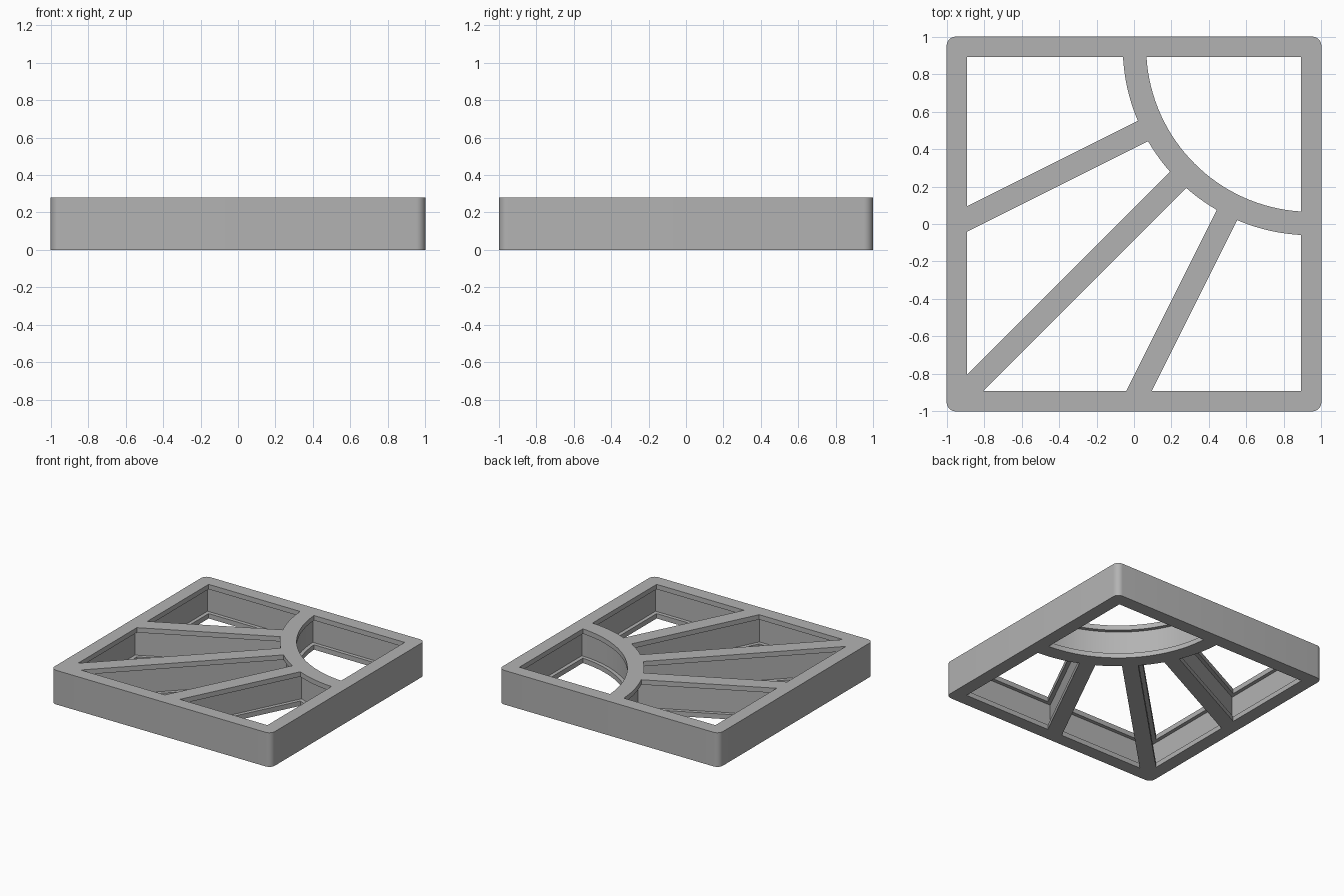
import bpy, bmesh
from math import sin, cos, asin, radians, atan2, pi
from mathutils import Vector

cube = bpy.data.objects.get("Cube")
if cube:
    bpy.data.objects.remove(cube)

HEIGHT = 0.28
LIP = 0.04         # thickness of the flanges above and below the groove
GROOVE = 0.03      # depth of the groove inside each opening
CORNER = 0.05      # rounding of the outer corners
INNER = 0.89       # inner face of the square frame
HUB = 0.945        # centre from which the arc and the spokes spread
ARC_IN, ARC_OUT = 0.88, 1.005
SPOKE = 0.061      # half width of a spoke
STEPS = 32
ANGLES = [pi, pi + atan2(1, 2), radians(225), pi + atan2(2, 1), 1.5 * pi]


def arc(cx, cy, r, a, b, steps):
    return [Vector((cx + r * cos(a + (b - a) * i / steps),
                    cy + r * sin(a + (b - a) * i / steps))) for i in range(steps + 1)]


def frame_hit(angle, offset, inner):
    """Where the edge of a spoke meets the inside of the frame."""
    d = Vector((cos(angle), sin(angle)))
    p = Vector((HUB, HUB)) + offset * Vector((-d.y, d.x))
    t = min((-inner - p[k]) / d[k] for k in (0, 1) if d[k] < -0.01)
    return p + t * d


def openings(grow):
    """Outlines of the five openings, widened by grow."""
    inner, r_in, r_out = INNER + grow, ARC_IN + grow, ARC_OUT - grow
    rim = HUB - inner
    widths = [rim] + [SPOKE - grow] * 3 + [rim]
    a = asin(rim / r_in)
    loops = [arc(HUB, HUB, r_in, pi + a, 1.5 * pi - a, STEPS) + [Vector((inner, inner))]]
    for i in range(4):
        a, b, wa, wb = ANGLES[i], ANGLES[i + 1], widths[i], widths[i + 1]
        curve = arc(HUB, HUB, r_out, a + asin(wa / r_out), b - asin(wb / r_out), STEPS)
        loops.append(curve + [frame_hit(b, -wb, inner), frame_hit(a, wa, inner)])
    return loops


def outer_outline():
    k = 1 - CORNER
    pts = []
    for i, (x, y) in enumerate([(k, k), (-k, k), (-k, -k), (k, -k)]):
        pts += arc(x, y, CORNER, i * pi / 2, (i + 1) * pi / 2, 8)
    return pts


bm = bmesh.new()


def wall(levels):
    """Joins matching outlines at rising heights; returns bottom and top rings."""
    rings = [[bm.verts.new((p.x, p.y, z)) for p in pts] for pts, z in levels]
    for low, high in zip(rings, rings[1:]):
        for i in range(len(low)):
            j = (i + 1) % len(low)
            bm.faces.new((low[i], low[j], high[j], high[i]))
    return rings[0], rings[-1]


# Outer wall, then the grooved wall of each opening
ends = [wall([(outer_outline(), 0), (outer_outline(), HEIGHT)])]
for rim, deep in zip(openings(0), openings(GROOVE)):
    ends.append(wall([(rim, 0), (rim, LIP), (deep, LIP),
                      (deep, HEIGHT - LIP), (rim, HEIGHT - LIP), (rim, HEIGHT)]))

# Flat bottom and top around the openings
for side in (0, 1):
    edges = [bm.edges.get((ring[i - 1], ring[i]))
             for ring in (pair[side] for pair in ends) for i in range(len(ring))]
    bmesh.ops.triangle_fill(bm, use_beauty=True, edges=edges)
bmesh.ops.recalc_face_normals(bm, faces=bm.faces[:])

mesh = bpy.data.meshes.new("sunburst_panel")
bm.to_mesh(mesh)
bm.free()
panel = bpy.data.objects.new("sunburst_panel", mesh)
bpy.context.collection.objects.link(panel)

grey = bpy.data.materials.new("plain_grey")
grey.use_nodes = True
colour = (0.45, 0.45, 0.45, 1)
grey.diffuse_color = colour
grey.node_tree.nodes["Principled BSDF"].inputs["Base Color"].default_value = colour
mesh.materials.append(grey)

bpy.ops.object.select_all(action='DESELECT')
panel.select_set(True)
bpy.context.view_layer.objects.active = panel
bpy.ops.object.shade_smooth_by_angle(angle=radians(30))
